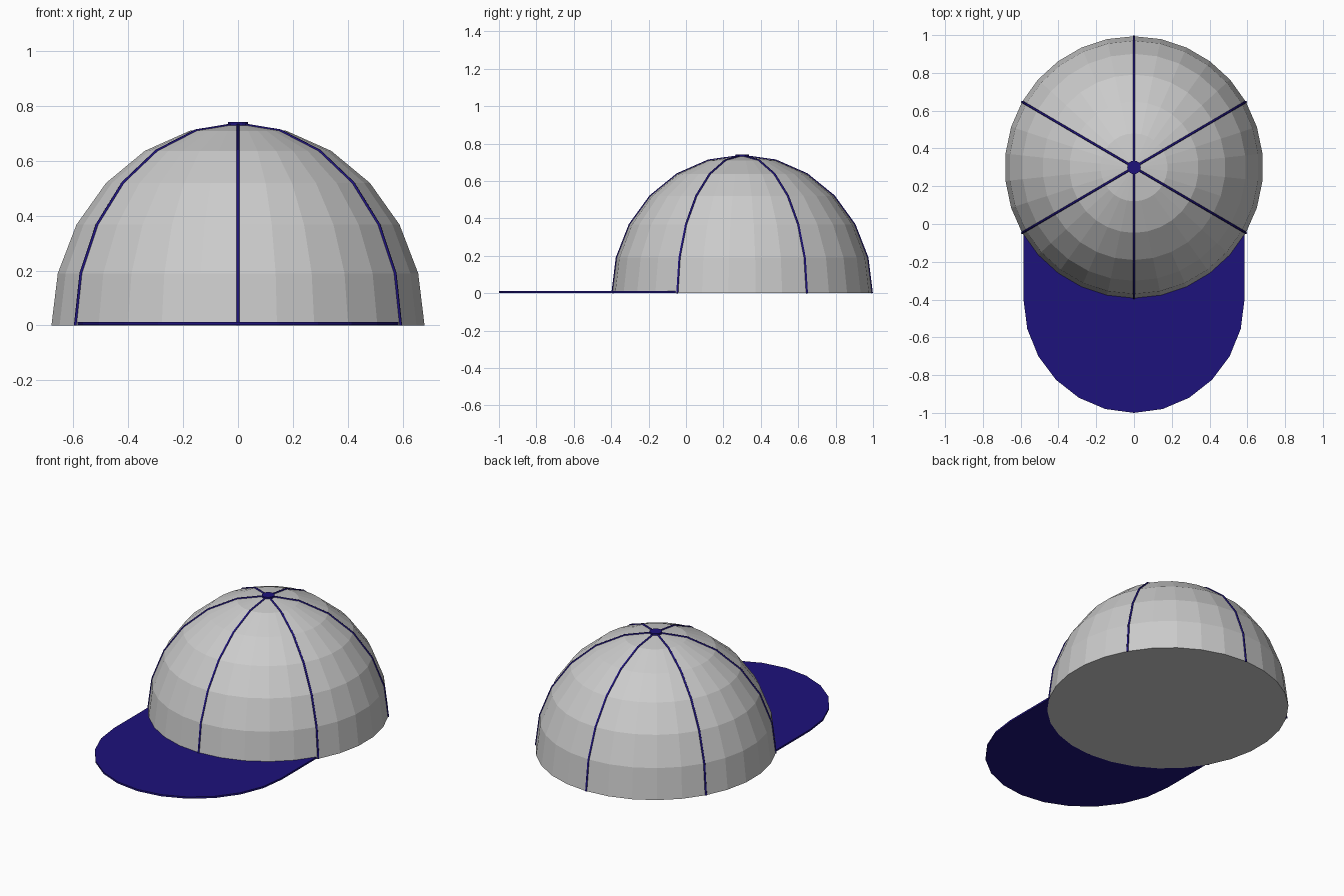
import bpy, bmesh
from math import sin, cos, pi, radians

if "Cube" in bpy.data.objects:
    bpy.data.objects.remove(bpy.data.objects["Cube"])

RX, RY, H, CY = 0.684, 0.694, 0.735, 0.30
SEGS, RINGS = 30, 6

navy = bpy.data.materials.new("navy")
navy.diffuse_color = (0.0126, 0.006, 0.2, 1)
navy.use_nodes = True
navy.node_tree.nodes["Principled BSDF"].inputs["Base Color"].default_value = navy.diffuse_color


def dome_point(turn, lift):
    """Point on the crown; turn is measured from the front-back axis."""
    return (RX * cos(lift) * sin(turn), CY + RY * cos(lift) * cos(turn), H * sin(lift))


def finish(name, bm, mat=None):
    bmesh.ops.recalc_face_normals(bm, faces=bm.faces)
    mesh = bpy.data.meshes.new(name)
    bm.to_mesh(mesh)
    bm.free()
    obj = bpy.data.objects.new(name, mesh)
    bpy.context.collection.objects.link(obj)
    if mat:
        mesh.materials.append(mat)
    return obj


# Crown: faceted half ellipsoid with a closed base
bm = bmesh.new()
rings = [[bm.verts.new(dome_point(2 * pi * s / SEGS, pi / 2 * r / RINGS))
          for s in range(SEGS)] for r in range(RINGS)]
apex = bm.verts.new((0, CY, H))
for s in range(SEGS):
    n = (s + 1) % SEGS
    for low, high in zip(rings, rings[1:]):
        bm.faces.new((low[s], low[n], high[n], high[s]))
    bm.faces.new((rings[-1][s], rings[-1][n], apex))
bm.faces.new(rings[0])
finish("crown", bm)

# Brim: thin plate with straight sides and a half-ellipse front
bm = bmesh.new()
outline = [(0.585 * cos(radians(15 * i)), -0.40 - 0.60 * sin(radians(15 * i)))
           for i in range(13)]
outline = [(0.585, -0.05)] + outline + [(-0.585, -0.05)]
face = bm.faces.new([bm.verts.new((x, y, 0.002)) for x, y in outline])
ext = bmesh.ops.extrude_face_region(bm, geom=[face], use_keep_orig=True)
top = [v for v in ext["geom"] if isinstance(v, bmesh.types.BMVert)]
bmesh.ops.translate(bm, verts=top, vec=(0, 0, 0.011))
finish("brim", bm, navy)

# Seams: three thin cords running over the crown from rim to rim
curve = bpy.data.curves.new("seams", "CURVE")
curve.dimensions = "3D"
curve.bevel_depth = 0.006
curve.bevel_resolution = 1
curve.use_fill_caps = True
for k in range(3):
    spline = curve.splines.new("POLY")
    spline.points.add(2 * RINGS)
    for i, p in enumerate(spline.points):
        p.co = (*dome_point(k * pi / 3, pi / 2 * i / RINGS), 1)
curve.materials.append(navy)
bpy.context.collection.objects.link(bpy.data.objects.new("seams", curve))

# Button on top
bm = bmesh.new()
bmesh.ops.create_cone(bm, cap_ends=True, segments=16, radius1=0.036, radius2=0.036, depth=0.016)
bmesh.ops.translate(bm, verts=bm.verts, vec=(0, CY, 0.734))
finish("top_button", bm, navy)
